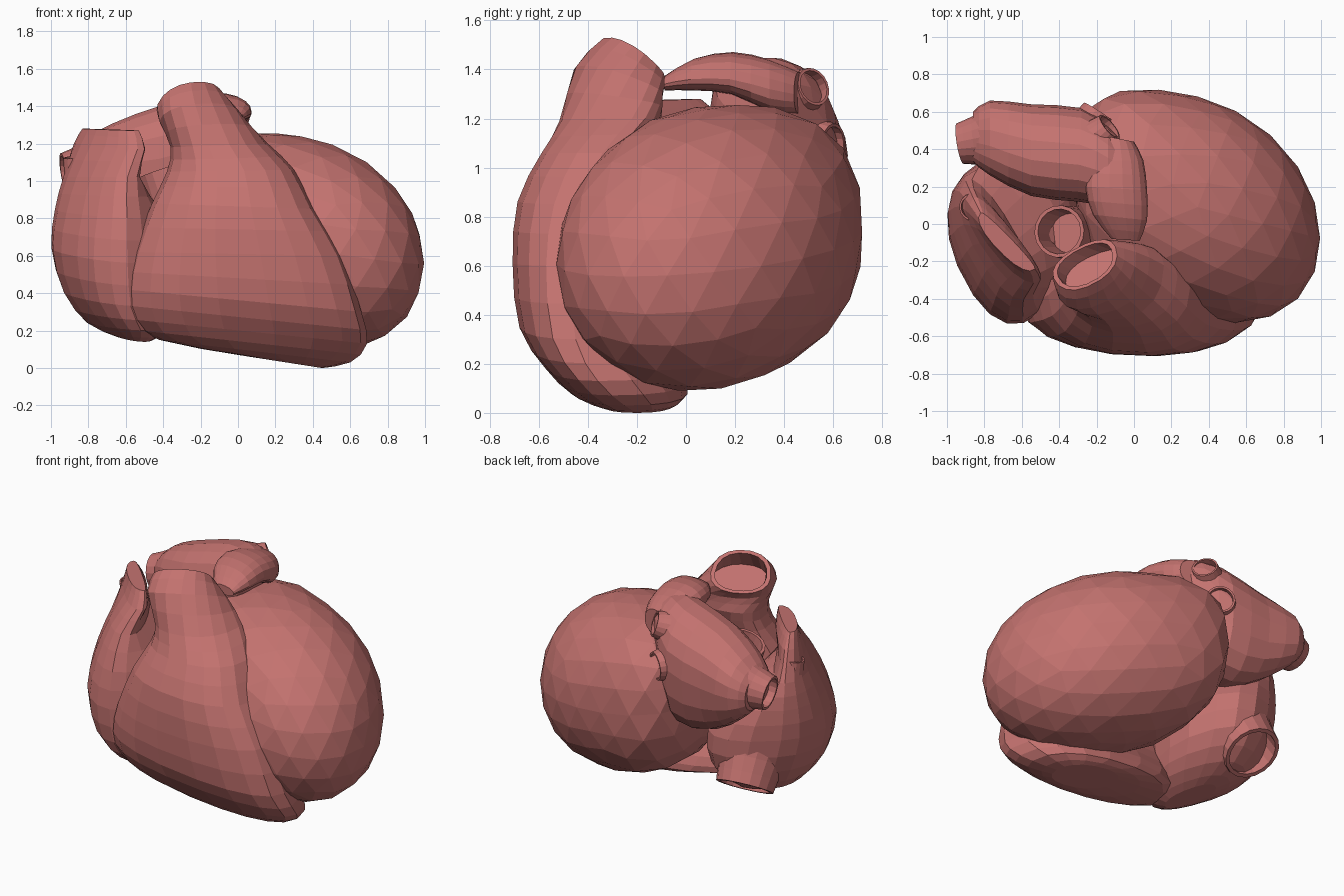
import bpy, bmesh, math
from mathutils import Vector, Matrix

N = 18
mat = bpy.data.materials.new("muscle")
mat.diffuse_color = (0.55, 0.17, 0.16, 1)


def finish(name, bm):
    bmesh.ops.recalc_face_normals(bm, faces=bm.faces)
    me = bpy.data.meshes.new(name)
    bm.to_mesh(me)
    bm.free()
    me.materials.append(mat)
    ob = bpy.data.objects.new(name, me)
    bpy.context.collection.objects.link(ob)
    return ob


def ring(a, b, out, inn, d, k=0.88):
    """Closed section spanning a to b, bulging 'out' along d and 'inn' against it."""
    a, b, d = Vector(a), Vector(b), Vector(d).normalized()
    mid, half = (a + b) / 2, (b - a) / 2
    pts = []
    for i in range(N):
        t = math.tau * i / N
        c, s = (math.copysign(abs(f) ** k, f) for f in (math.cos(t), math.sin(t)))
        pts.append(mid + half * c + d * s * (out if s > 0 else inn))
    return pts


def scaled(pts, k):
    c = sum(pts, Vector()) / len(pts)
    return [c + (p - c) * k for p in pts]


def smooth_rings(rings):
    """Insert one curved in-between section in every gap."""
    res = [rings[0]]
    for i in range(len(rings) - 1):
        r0, r1, r2 = rings[max(i - 1, 0)], rings[i], rings[i + 1]
        r3 = rings[min(i + 2, len(rings) - 1)]
        res.append([(b + c) * 0.5625 - (a + d) * 0.0625
                    for a, b, c, d in zip(r0, r1, r2, r3)])
        res.append(r2)
    return res


def loft(name, rings, lip=False):
    rings = smooth_rings(rings)
    if lip:  # open vessel mouth with wall thickness
        rings += [scaled(rings[-1], 0.86), scaled(rings[-3], 0.75)]
    bm = bmesh.new()
    vs = [[bm.verts.new(p) for p in r] for r in rings]
    for r, s in zip(vs, vs[1:]):
        for i in range(N):
            j = (i + 1) % N
            bm.faces.new((r[i], r[j], s[j], s[i]))
    bm.faces.new(vs[0])
    bm.faces.new(vs[-1])
    return finish(name, bm)


def tube(name, a, b, ra, rb):
    a, b = Vector(a), Vector(b)
    ax = (b - a).normalized()
    u = ax.orthogonal().normalized()
    v = ax.cross(u)
    loft(name, [ring(p - u * r, p + u * r, r, r, v, 1)
                for p, r in ((a, ra), ((a + b) / 2, (ra + rb) / 2.1), (b, rb))], lip=True)


# Left ventricle: a slanted egg, blunter at its base
bm = bmesh.new()
bmesh.ops.create_icosphere(bm, subdivisions=3, radius=1)
shear = Matrix(((0.655, 0, 0), (-0.167, 0.592, 0), (-0.11, 0.03, 0.568)))
for v in bm.verts:
    e = 2.08 if v.co.x > 0 else 2.08 - 0.9 * v.co.x
    p = v.co / sum(abs(c) ** e for c in v.co) ** (1 / e)
    v.co = shear @ p + Vector((0.34, 0.09, 0.67))
finish("left_ventricle", bm)

# Right ventricle wrapping the front and rising into the open pulmonary trunk
F = (0, -1, 0)
loft("right_ventricle", [ring(*r) for r in (
    ((0.0, -0.2, 0.07), (0.45, -0.2, 0.0), 0.15, 0.15, F),
    ((-0.42, -0.30, 0.15), (0.60, -0.25, 0.03), 0.20, 0.28, F),
    ((-0.57, -0.40, 0.26), (0.69, -0.36, 0.13), 0.20, 0.36, F),
    ((-0.60, -0.43, 0.42), (0.66, -0.45, 0.30), 0.24, 0.30, F),
    ((-0.56, -0.42, 0.62), (0.56, -0.47, 0.60), 0.26, 0.24, F),
    ((-0.46, -0.38, 0.88), (0.41, -0.43, 0.85), 0.28, 0.22, F),
    ((-0.38, -0.30, 1.05), (0.30, -0.34, 1.06), 0.27, 0.15, F),
    ((-0.36, -0.27, 1.18), (0.16, -0.22, 1.20), 0.27, 0.14, F),
    ((-0.42, -0.33, 1.32), (0.01, -0.15, 1.34), 0.21, 0.12, (0.1, -0.9, 0.4)),
    ((-0.43, -0.29, 1.41), (-0.10, -0.12, 1.42), 0.17, 0.12, (0.3, -0.7, 0.7)),
)], lip=True)

# Right atrium, thinning upward into a crest
D = (-1, -1, 0)
loft("right_atrium", [ring(*r, D) for r in (
    ((-0.64, 0.02, 0.18), (-0.50, -0.30, 0.14), 0.08, 0.10),
    ((-0.75, 0.18, 0.25), (-0.46, -0.40, 0.20), 0.19, 0.26),
    ((-0.84, 0.27, 0.42), (-0.49, -0.45, 0.33), 0.27, 0.44),
    ((-0.90, 0.27, 0.65), (-0.50, -0.47, 0.56), 0.29, 0.50),
    ((-0.91, 0.26, 0.85), (-0.52, -0.45, 0.80), 0.23, 0.36),
    ((-0.90, 0.23, 1.02), (-0.54, -0.38, 1.02), 0.15, 0.09),
    ((-0.86, 0.14, 1.20), (-0.50, -0.30, 1.17), 0.10, 0.05),
    ((-0.82, 0.06, 1.28), (-0.53, -0.24, 1.27), 0.07, 0.02),
)])

# Left atrium, running across the back
UP = (0, 0, 1)
loft("left_atrium", [ring(*r, UP) for r in (
    ((-0.86, 0.33, 1.08), (-0.86, 0.60, 1.04), 0.11, 0.12),
    ((-0.77, 0.26, 1.10), (-0.77, 0.66, 1.05), 0.18, 0.22),
    ((-0.55, 0.15, 1.10), (-0.55, 0.64, 1.05), 0.28, 0.37),
    ((-0.30, 0.12, 1.15), (-0.28, 0.62, 1.10), 0.31, 0.45),
    ((-0.14, 0.10, 1.25), (-0.14, 0.52, 1.25), 0.20, 0.32),
    ((-0.06, 0.12, 1.33), (-0.04, 0.42, 1.30), 0.10, 0.10),
)])

# Ear-shaped lobe of the left atrium reaching forward
loft("left_atrial_lobe", [ring(*r, UP) for r in (
    ((-0.20, 0.48, 1.30), (0.00, 0.44, 1.30), 0.09, 0.08),
    ((-0.24, 0.34, 1.34), (0.05, 0.34, 1.32), 0.11, 0.10),
    ((-0.26, 0.20, 1.38), (0.07, 0.18, 1.36), 0.10, 0.07),
    ((-0.22, 0.05, 1.37), (0.07, 0.02, 1.36), 0.08, 0.05),
    ((-0.12, -0.08, 1.35), (0.03, -0.09, 1.34), 0.03, 0.03),
)])

# Cut vessel stumps
for name, a, b, ra, rb in (
    ("aorta", (-0.28, -0.06, 0.70), (-0.40, -0.04, 1.06), 0.16, 0.14),
    ("upper_vena_cava", (-0.83, 0.12, 0.85), (-0.86, 0.09, 1.13), 0.10, 0.075),
    ("lower_vena_cava", (-0.64, 0.15, 0.58), (-0.67, 0.33, 0.30), 0.25, 0.18),
    ("right_pulmonary_vein", (-0.75, 0.46, 1.07), (-0.93, 0.43, 1.04), 0.17, 0.11),
    ("left_upper_vein", (-0.25, 0.42, 1.28), (-0.13, 0.52, 1.33), 0.13, 0.08),
    ("left_lower_vein", (-0.28, 0.46, 1.10), (-0.19, 0.60, 1.09), 0.14, 0.09),
):
    tube(name, a, b, ra, rb)
